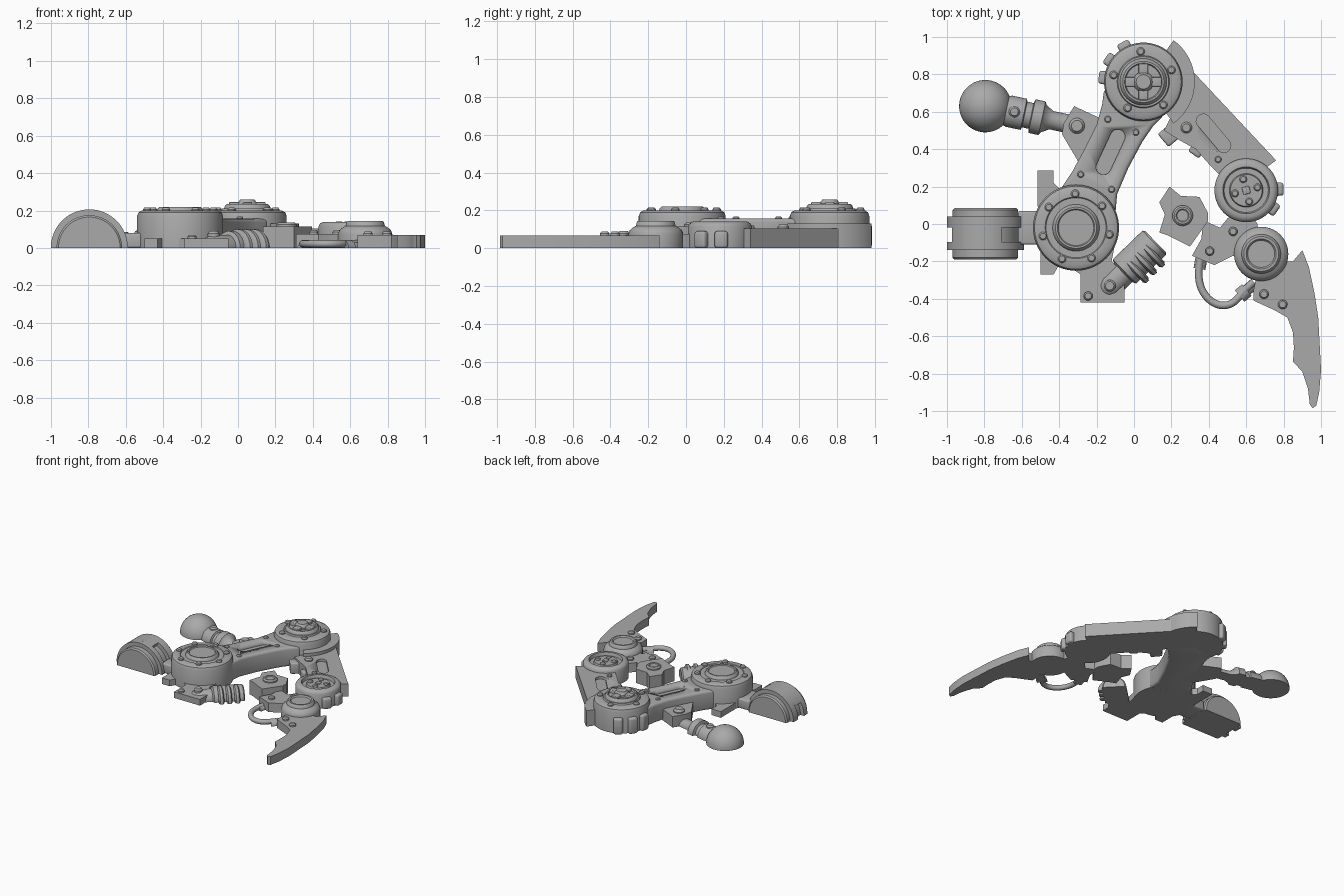
import bpy, bmesh
from math import radians, cos, sin, pi
from mathutils import Vector

default_cube = bpy.data.objects.get("Cube")
if default_cube:
    bpy.data.objects.remove(default_cube, do_unlink=True)

metal = bpy.data.materials.new("grey metal")
metal.use_nodes = True
metal.diffuse_color = (0.4, 0.4, 0.4, 1)
metal.node_tree.nodes["Principled BSDF"].inputs["Base Color"].default_value = metal.diffuse_color


def finish(name, bm, location=(0, 0, 0), heading=0, bevel=0):
    """Turn a bmesh into a shaded, coloured object."""
    bmesh.ops.remove_doubles(bm, verts=bm.verts, dist=0.0001)
    bmesh.ops.recalc_face_normals(bm, faces=bm.faces)
    mesh = bpy.data.meshes.new(name)
    bm.to_mesh(mesh)
    bm.free()
    mesh.materials.append(metal)
    obj = bpy.data.objects.new(name, mesh)
    bpy.context.collection.objects.link(obj)
    obj.location = location
    obj.rotation_euler.z = radians(heading)
    bpy.ops.object.select_all(action='DESELECT')
    obj.select_set(True)
    bpy.context.view_layer.objects.active = obj
    if bevel:
        mod = obj.modifiers.new("rounded edges", 'BEVEL')
        mod.width, mod.segments, mod.limit_method = bevel, 3, 'ANGLE'
        bpy.ops.object.modifier_apply(modifier=mod.name)
    bpy.ops.object.shade_smooth_by_angle(angle=radians(35))
    return obj


def prism(name, outline, top, bottom=0, location=(0, 0, 0), heading=0, bevel=0):
    """Extrude a flat outline upward."""
    bm = bmesh.new()
    face = bm.faces.new([bm.verts.new((x, y, bottom)) for x, y in outline])
    new = bmesh.ops.extrude_face_region(bm, geom=[face])["geom"]
    bmesh.ops.translate(bm, vec=(0, 0, top - bottom),
                        verts=[v for v in new if isinstance(v, bmesh.types.BMVert)])
    return finish(name, bm, location, heading, bevel)


def block(name, x, y, length, width, top, heading=0, bevel=0.012):
    a, b = length / 2, width / 2
    return prism(name, [(-a, -b), (a, -b), (a, b), (-a, b)], top,
                 location=(x, y, 0), heading=heading, bevel=bevel)


def sweep(name, rows, closed, location, heading=0):
    """Skin a list of point rows; open sweeps get end faces."""
    bm = bmesh.new()
    rows = [[bm.verts.new(p) for p in row] for row in rows]
    pairs = list(zip(rows, rows[1:])) + ([(rows[-1], rows[0])] if closed else [])
    for a, b in pairs:
        for i in range(len(a) - 1):
            bm.faces.new((a[i], a[i + 1], b[i + 1], b[i]))
    if not closed:
        bm.faces.new(rows[0])
        bm.faces.new(rows[-1])
    return finish(name, bm, location, heading)


def disc(name, x, y, profile, sides=64):
    """Lathe (radius, height) pairs around an upright axis."""
    profile = [(0, 0)] + profile
    angles = [2 * pi * i / sides for i in range(sides)]
    rows = [[(r * cos(a), r * sin(a), z) for r, z in profile] for a in angles]
    return sweep(name, rows, True, (x, y, 0))


def half_round(name, x, y, heading, profile, start=0, end=180):
    """Lathe (distance, radius) pairs into a half round lying on the ground."""
    angles = [radians(start + (end - start) * i / 32) for i in range(33)]
    rows = [[(t, r * cos(a), r * sin(a)) for t, r in profile] for a in angles]
    return sweep(name, rows, False, (x, y, 0), heading)


def bolt(name, x, y, r, top):
    return disc(name, x, y, [(r, 0), (r, top - r * 0.4), (r * 0.7, top), (0, top)], 20)


def bolt_ring(name, x, y, radius, count, phase, r, top):
    for i in range(count):
        a = radians(phase) + 2 * pi * i / count
        bolt(name, x + radius * cos(a), y + radius * sin(a), r, top)


def cut_slot(target, x, y, length, radius, floor, heading):
    """Sink a round-ended slot into a part."""
    half = [(length / 2 + radius * cos(a), radius * sin(a))
            for a in [pi * (i / 10 - 0.5) for i in range(11)]]
    cutter = prism("slot_cutter", half + [(-u, -v) for u, v in half], 0.5, floor,
                   (x, y, 0), heading)
    cutter.hide_render = True
    mod = target.modifiers.new("slot", 'BOOLEAN')
    mod.operation, mod.object = 'DIFFERENCE', cutter
    bpy.context.view_layer.objects.active = target
    bpy.ops.object.modifier_apply(modifier=mod.name)
    bpy.data.objects.remove(cutter, do_unlink=True)


def tabs(name, x, y, radius, angles, top):
    for angle in angles:
        a = radians(angle)
        block(name, x + radius * cos(a), y + radius * sin(a), 0.06, 0.07, top, angle, 0.015)


# Shoulder joint and its backing plate
SX, SY = -0.31, -0.02
disc("shoulder_disc", SX, SY, [(.23, 0), (.23, .17), (.222, .19), (.205, .2), (.165, .2),
     (.16, .195), (.125, .195), (.12, .21), (.11, .22), (.1, .22), (.095, .213), (0, .213)])
bolt_ring("shoulder_bolt", SX, SY, 0.182, 7, 40, 0.022, 0.215)
prism("shoulder_plate", [(-.515, .285), (-.43, .285), (-.43, .22), (-.38, .17), (-.2, .1),
      (-.1, -.1), (-.12, -.2), (-.05, -.27), (-.05, -.42), (-.285, -.42), (-.285, -.27),
      (-.39, -.2), (-.43, -.27), (-.5, -.27), (-.5, -.1), (-.515, .1)], 0.05)
bolt("plate_bolt", -0.245, -0.385, 0.024, 0.07)

# Upper arm with slot and bolts
arm = prism("upper_arm", [(-.16, .72), (-.17, .64), (-.2, .53), (-.265, .4), (-.33, .28),
            (-.41, .16), (-.3, 0), (-.1, .05), (-.09, .16), (-.03, .3), (.045, .44),
            (.1, .52), (.16, .58), (.05, .76)], 0.157, bevel=0.02)
cut_slot(arm, -0.125, 0.385, 0.18, 0.04, 0.13, 65)
for x, y in [(-.14, .56), (.01, .49), (-.285, .265), (-.12, .185)]:
    bolt("arm_bolt", x, y, 0.018, 0.168)

# Upper joint with cross-shaped hub
UX, UY = 0.05, 0.76
disc("upper_disc", UX, UY, [(.21, 0), (.21, .17), (.203, .19), (.185, .2), (.14, .2),
     (.135, .21), (.125, .21), (.12, .225), (.11, .235), (.1, .235), (.095, .222), (0, .222)])
bolt_ring("upper_bolt", UX, UY, 0.163, 5, 95, 0.022, 0.215)
bolt("hub_cap", UX, UY, 0.055, 0.258)
for i in range(4):
    a = i * pi / 2
    block("hub_cross", UX + 0.07 * cos(a), UY + 0.07 * sin(a), 0.055, 0.05, 0.245, i * 90, 0.006)
tabs("upper_tab", UX, UY, 0.21, (118, 147, 174), 0.13)

# Forearm, wrapped sleeve and slot
arc = [radians(54 - 4 * i) for i in range(28)]
prism("forearm_sleeve", [(UX + .275 * cos(a), UY + .275 * sin(a)) for a in arc]
      + [(UX + .2 * cos(a), UY + .2 * sin(a)) for a in reversed(arc)], 0.13)
forearm = prism("forearm", [(.32, .81), (.76, .34), (.69, .29), (.6, .18), (.47, .25), (.41, .31),
                (.33, .4), (.24, .45), (.16, .5), (.2, .58), (.28, .66)], 0.105)
cut_slot(forearm, 0.425, 0.485, 0.17, 0.038, 0.085, -50)
bolt("forearm_large_bolt", 0.28, 0.515, 0.03, 0.125)
bolt("forearm_small_bolt", 0.45, 0.345, 0.018, 0.12)
block("forearm_tab", 0.19, 0.475, 0.09, 0.09, 0.09, 40)
block("forearm_tab", 0.335, 0.395, 0.07, 0.06, 0.08, -35)

# Elbow joint
EX, EY = 0.6, 0.18
disc("elbow_disc", EX, EY, [(.17, 0), (.17, .115), (.162, .13), (.145, .14), (.125, .14),
     (.118, .115), (.09, .115), (.085, .13), (0, .13)])
bolt_ring("elbow_bolt", EX, EY, 0.062, 4, 15, 0.02, 0.142)
block("elbow_pin", EX, EY, 0.04, 0.04, 0.138, 15, 0.005)
tabs("elbow_tab", EX, EY, 0.17, (2, -34), 0.09)

# Wrist link, joint and claw
prism("wrist_link", [(.37, .02), (.46, -.02), (.5, .03), (.6, .1), (.66, 0), (.68, -.16),
      (.53, -.17), (.43, -.22), (.31, -.17), (.36, -.08)], 0.075)
bolt("link_bolt", 0.53, -0.04, 0.024, 0.095)
bolt("link_bolt", 0.405, -0.145, 0.024, 0.095)
disc("wrist_disc", 0.68, -0.16, [(.145, 0), (.145, .075), (.138, .095), (.12, .11), (.105, .118),
     (.1, .138), (.093, .145), (.08, .145), (.072, .135), (0, .135)])
prism("claw", [(.9, -.14), (.85, -.2), (.8, -.2), (.68, -.16), (.64, -.35), (.64, -.41),
      (.75, -.46), (.82, -.5), (.85, -.58), (.855, -.66), (.85, -.735), (.9, -.79), (.93, -.88),
      (.94, -.965), (.955, -.985), (.975, -.97), (.99, -.9), (1, -.78), (.985, -.5),
      (.965, -.37), (.935, -.23)], 0.068)
for x, y in [(.695, -.375), (.795, -.43)]:
    bolt("claw_bolt", x, y, 0.025, 0.088)

# Hose looping under the wrist
curve = bpy.data.curves.new("hose", 'CURVE')
curve.dimensions, curve.bevel_depth, curve.bevel_resolution = '3D', 0.02, 4
curve.use_fill_caps = True
path = curve.splines.new('NURBS')
points = [(.36, -.17), (.335, -.27), (.36, -.38), (.46, -.45), (.55, -.42), (.58, -.36), (.64, -.31)]
path.points.add(len(points) - 1)
for p, (x, y) in zip(path.points, points):
    p.co = (x, y, 0.022, 1)
path.use_endpoint_u, path.order_u = True, 4
curve.materials.append(metal)
bpy.context.collection.objects.link(bpy.data.objects.new("hose", curve))
half_round("hose_collar", 0.565, -0.385, 40, [(0, 0), (0, .04), (.05, .04), (.05, .03), (.1, .03), (.1, 0)])
half_round("hose_collar", 0.35, -0.24, 80, [(0, 0), (0, .032), (.06, .032), (.06, 0)])

# Pivot bracket between piston and wrist
prism("pivot_bracket", [(.19, .2), (.25, .15), (.35, .145), (.395, .06), (.395, .015), (.3, -.12),
      (.18, -.06), (.135, -.045), (.165, .05), (.135, .115)], 0.115)
disc("pivot_bolt", 0.26, 0.045, [(.055, 0), (.055, .125), (.045, .135), (.035, .135), (.03, .13), (0, .13)], 32)

# Piston with ribbed bellows
half_round("piston", -0.13, -0.33, 44, [(-.07, 0), (-.06, .036), (-.035, .06), (0, .07), (.1, .07),
           (.11, .09), (.33, .09), (.34, .08), (.34, 0)])
bolt("piston_bolt", -0.13, -0.33, 0.032, 0.09)
step = Vector((cos(radians(44)), sin(radians(44))))
for t in (0.14, 0.2, 0.26):
    spot = Vector((-0.13, -0.33)) + step * t + Vector((step.y, -step.x)) * 0.025
    half_round("bellows_ring", spot.x, spot.y, 44,
               [(0, 0), (0, .085), (.01, .1), (.03, .1), (.04, .085), (.04, 0)])

# Ball-ended rod and its bracket
ball = [(-.14 * cos(pi * i / 24), .14 * sin(pi * i / 24)) for i in range(25)]
half_round("ball", -0.795, 0.63, -12, ball)
half_round("ball_rod", -0.795, 0.63, -12, [(.1, 0), (.1, .075), (.13, .085), (.21, .085), (.215, .07),
           (.25, .07), (.255, .092), (.31, .092), (.32, .075), (.36, .05), (.46, .05), (.46, 0)])
bolt("rod_bolt", -0.64, 0.6, 0.03, 0.1)
prism("rod_bracket", [(-.32, .63), (-.18, .565), (-.12, .5), (-.2, .3), (-.29, .32),
      (-.385, .48), (-.375, .54)], 0.09)
bolt("bracket_bolt", -0.305, 0.525, 0.042, 0.115)

# Cuff drum with slotted shell
half_round("cuff_core", -0.795, 0.085, -90, [(0, 0), (0, .165), (.01, .175), (.265, .175), (.275, .165), (.275, 0)])
for name, a, b, start, end in [("cuff_shell", .045, .105, 0, 180), ("cuff_shell", .18, .225, 0, 180),
                               ("cuff_bridge", .1, .185, 65, 150)]:
    half_round(name, -0.795, 0.085, -90, [(a, 0), (a, .206), (b, .206), (b, 0)], start, end)
block("cuff_link", -0.54, -0.02, 0.16, 0.18, 0.08)
